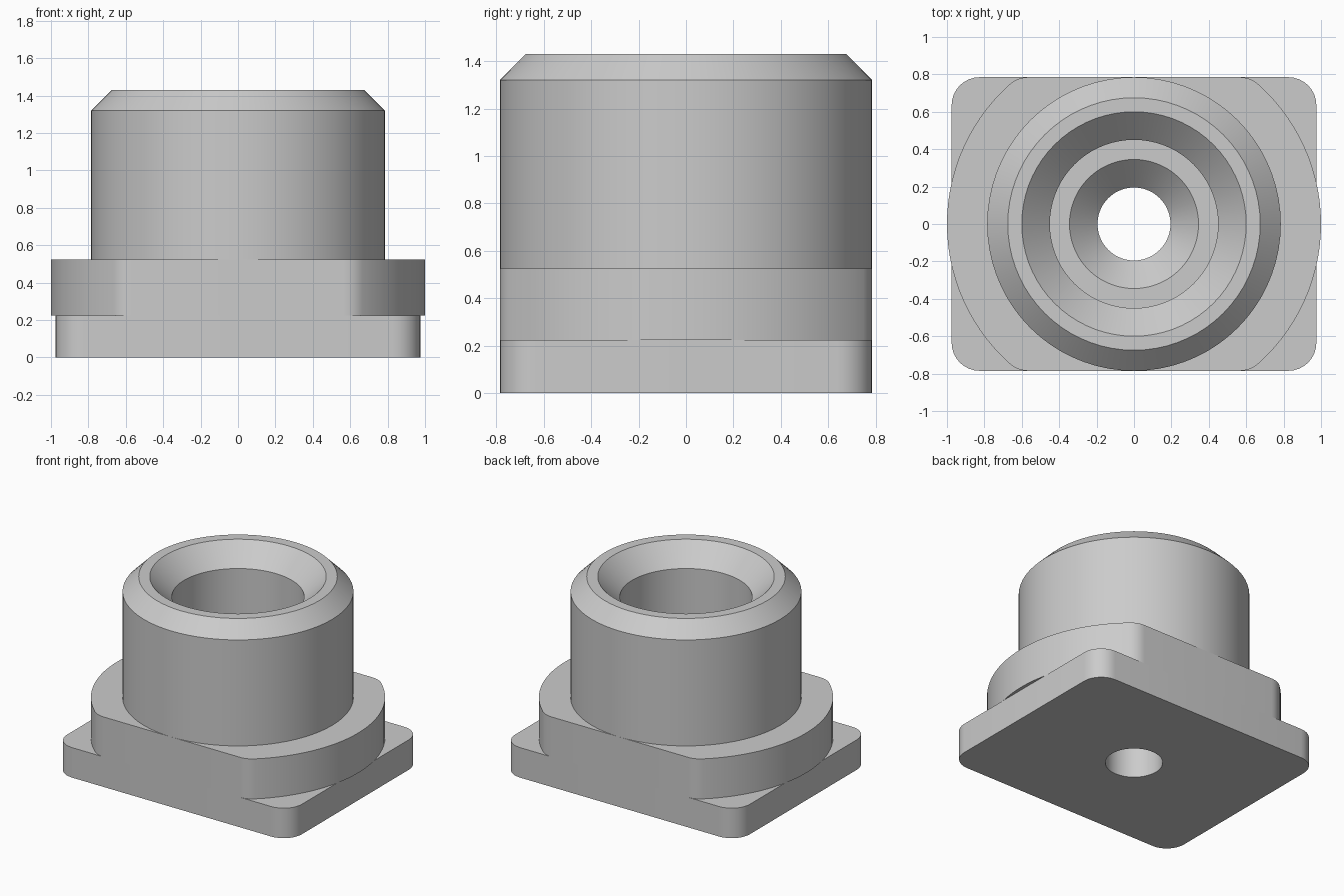
import bpy, bmesh, math

default = bpy.data.objects.get("Cube")
if default:
    bpy.data.objects.remove(default, do_unlink=True)

HALF_X, HALF_Y = 0.975, 0.785       # base plate half sizes
FLANGE_R, FILLET = 1.0, 0.15
BASE_TOP, FLANGE_TOP = 0.225, 0.525

steel = bpy.data.materials.new("plain grey")
steel.use_nodes = True
GREY = (0.6, 0.6, 0.6, 1)
steel.diffuse_color = GREY
steel.node_tree.nodes["Principled BSDF"].inputs["Base Color"].default_value = GREY


def finish(bm, name):
    bmesh.ops.recalc_face_normals(bm, faces=bm.faces)
    mesh = bpy.data.meshes.new(name)
    bm.to_mesh(mesh)
    bm.free()
    mesh.materials.append(steel)
    obj = bpy.data.objects.new(name, mesh)
    bpy.context.collection.objects.link(obj)
    return obj


def arc(cx, cy, r, start, end, n):
    angles = [start + (end - start) * i / n for i in range(n + 1)]
    return [(cx + r * math.cos(a), cy + r * math.sin(a)) for a in angles]


def four_way(quarter):
    """Mirror a first-quadrant outline into a closed loop."""
    upper = quarter + [(-x, y) for x, y in reversed(quarter)]
    loop = upper + [(-x, -y) for x, y in upper]
    out = []
    for p in loop:
        if not out or math.dist(p, out[-1]) > 1e-5:
            out.append(p)
    if math.dist(out[0], out[-1]) < 1e-5:
        out.pop()
    return out


def extrude(name, outline, z0, z1):
    bm = bmesh.new()
    face = bm.faces.new([bm.verts.new((x, y, z0)) for x, y in outline])
    top = bmesh.ops.extrude_face_region(bm, geom=[face])["geom"]
    verts = [v for v in top if isinstance(v, bmesh.types.BMVert)]
    bmesh.ops.translate(bm, verts=verts, vec=(0, 0, z1 - z0))
    return finish(bm, name)


def lathe(name, profile, n=72):
    """Solid of revolution with flat end caps."""
    bm = bmesh.new()
    rings = [[bm.verts.new((r * math.cos(math.tau * i / n), r * math.sin(math.tau * i / n), z))
              for i in range(n)] for r, z in profile]
    for a, b in zip(rings, rings[1:]):
        for i in range(n):
            j = (i + 1) % n
            bm.faces.new((a[i], a[j], b[j], b[i]))
    bm.faces.new(rings[0])
    bm.faces.new(rings[-1])
    return finish(bm, name)


# Rounded rectangular base plate
base = extrude("base_plate", four_way(
    arc(HALF_X - FILLET, HALF_Y - FILLET, FILLET, 0, math.pi / 2, 8)), 0, BASE_TOP)

# Round flange with flats front and back, corners blended
cy = HALF_Y - FILLET
cx = math.sqrt((FLANGE_R - FILLET) ** 2 - cy ** 2)
blend = math.atan2(cy, cx)
flange = extrude("flange", four_way(
    arc(0, 0, FLANGE_R, 0, blend, 14) + arc(cx, cy, FILLET, blend, math.pi / 2, 6)),
    BASE_TOP, FLANGE_TOP)

# Chamfered cylinder
body = lathe("cylinder_body", [(HALF_Y, FLANGE_TOP), (HALF_Y, 1.32), (0.675, 1.43)])

# Stepped bore: through hole, screw seat, counterbore, entry chamfer
bore = lathe("bore_cutter", [(0.195, -0.1), (0.195, 0.295), (0.345, 0.445),
                             (0.45, 0.445), (0.45, 1.28), (0.6, 1.43), (0.7, 1.53)])
bore.hide_render = True

parts = (base, flange, body)
for part in parts:
    mod = part.modifiers.new("bore", 'BOOLEAN')
    mod.operation = 'DIFFERENCE'
    mod.solver = 'EXACT'
    mod.object = bore

# Bake the cuts, then drop the cutter
for part in parts:
    bpy.ops.object.select_all(action='DESELECT')
    part.select_set(True)
    bpy.context.view_layer.objects.active = part
    bpy.ops.object.modifier_apply(modifier="bore")
    bpy.ops.object.shade_smooth_by_angle(angle=math.radians(25))
bpy.data.objects.remove(bore, do_unlink=True)
